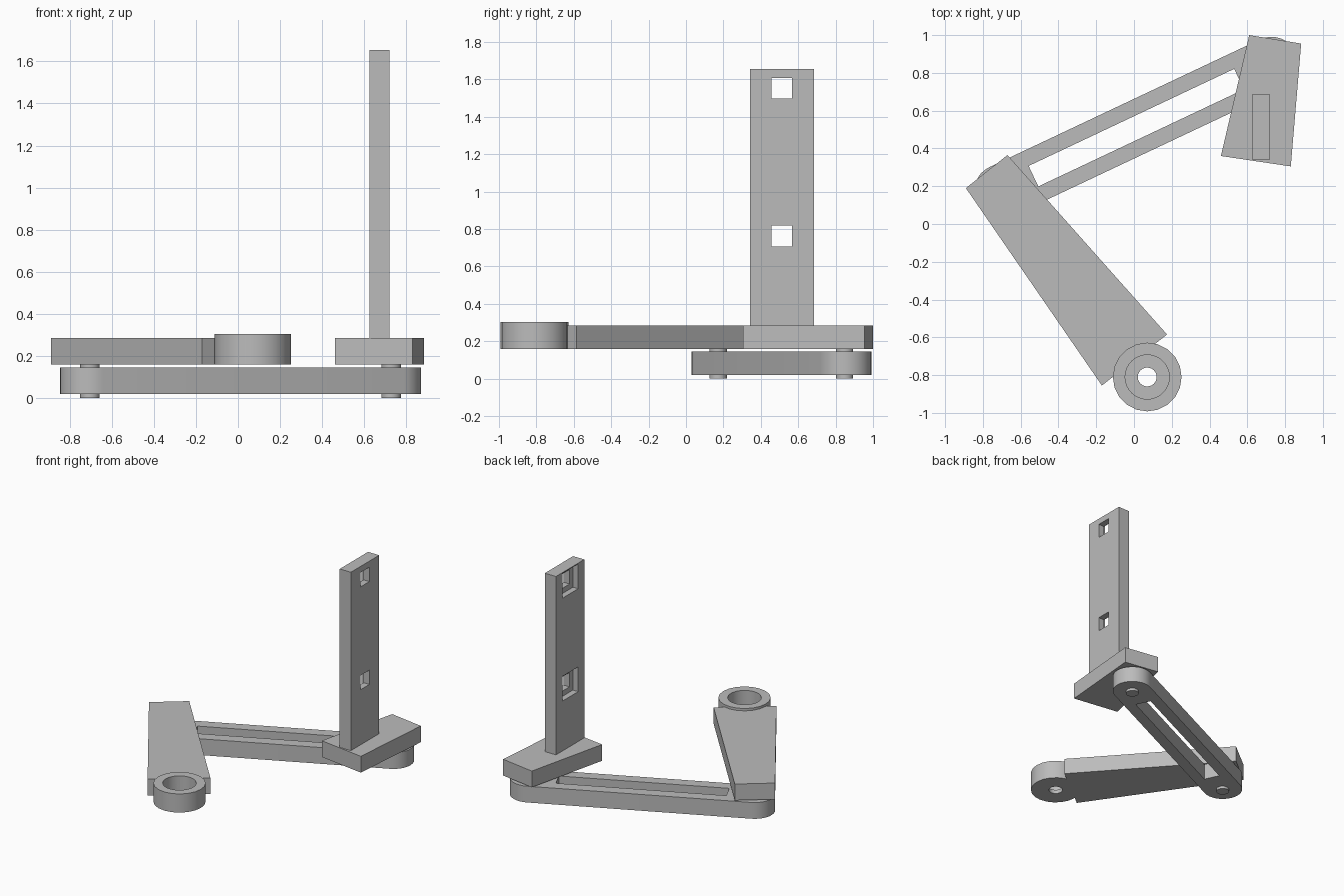
import bpy, bmesh, math
from mathutils import Vector

if "Cube" in bpy.data.objects:
    bpy.data.objects.remove(bpy.data.objects["Cube"], do_unlink=True)

grey = bpy.data.materials.new("plain grey")
grey.use_nodes = True
colour = (0.5, 0.5, 0.5, 1)
grey.diffuse_color = colour
grey.node_tree.nodes["Principled BSDF"].inputs["Base Color"].default_value = colour


def prism(name, outline, z0, z1):
    """Extrude a flat outline from z0 up to z1."""
    bm = bmesh.new()
    base = bm.faces.new([bm.verts.new((x, y, z0)) for x, y in outline])
    top = bmesh.ops.extrude_face_region(bm, geom=[base])["geom"]
    verts = [v for v in top if isinstance(v, bmesh.types.BMVert)]
    bmesh.ops.translate(bm, verts=verts, vec=(0, 0, z1 - z0))
    bmesh.ops.recalc_face_normals(bm, faces=bm.faces)
    mesh = bpy.data.meshes.new(name)
    bm.to_mesh(mesh)
    bm.free()
    mesh.materials.append(grey)
    obj = bpy.data.objects.new(name, mesh)
    bpy.context.collection.objects.link(obj)
    return obj


def activate(obj):
    bpy.ops.object.select_all(action='DESELECT')
    obj.select_set(True)
    bpy.context.view_layer.objects.active = obj


def smooth(obj):
    activate(obj)
    bpy.ops.object.shade_smooth_by_angle(angle=math.radians(30))


def cut(obj, cutter):
    """Subtract the cutter from the part and discard it."""
    cutter.hide_render = True
    mod = obj.modifiers.new("cut", 'BOOLEAN')
    mod.operation = 'DIFFERENCE'
    mod.solver = 'EXACT'
    mod.object = cutter
    activate(obj)
    bpy.ops.object.modifier_apply(modifier=mod.name)
    bpy.data.objects.remove(cutter, do_unlink=True)


def arc(centre, radius, start, end, steps):
    return [(centre[0] + radius * math.cos(start + (end - start) * i / steps),
             centre[1] + radius * math.sin(start + (end - start) * i / steps))
            for i in range(steps + 1)]


def circle(centre, radius, sides):
    return arc(centre, radius, 0, math.tau, sides)[:-1]


def rect(x0, x1, y0, y1):
    return [(x0, y0), (x1, y0), (x1, y1), (x0, y1)]


# Tapered arm with a bored socket at its narrow reach
hub = (0.07, -0.81)
arm = prism("arm", [(-0.89, 0.19), (-0.17, -0.855), (0.175, -0.585), (-0.67, 0.365)],
            0.16, 0.285)
socket = prism("socket", circle(hub, 0.182, 20), 0.16, 0.303)
for part in (arm, socket):
    cut(part, prism("bore_cutter", circle(hub, 0.117, 32), 0.19, 0.4))
cut(socket, prism("hole_cutter", circle(hub, 0.05, 24), 0.1, 0.25))
smooth(socket)

# Slotted link with rounded ends, running between the two pins
a, b = Vector((-0.704, 0.172)), Vector((0.728, 0.848))
along = (b - a).normalized()
across = Vector((-along.y, along.x))
angle = math.atan2(along.y, along.x)
quarter = math.pi / 2
link = prism("link", arc(b, 0.143, angle - quarter, angle + quarter, 16)
             + arc(a, 0.143, angle + quarter, angle + 3 * quarter, 16), 0.02, 0.145)
p, q, w = a + along * 0.19, b - along * 0.19, across * 0.06
cut(link, prism("slot_cutter", [p - w, q - w, q + w, p + w], -0.1, 0.3))
smooth(link)

# Pivot pins
for name, spot in (("arm_pin", a), ("foot_pin", b)):
    smooth(prism(name, circle(spot, 0.046, 24), 0, 0.17))

# Foot plate and upright post with two stepped square holes
prism("foot_plate", [(0.46, 0.36), (0.83, 0.305), (0.885, 0.955), (0.61, 1.0)], 0.16, 0.285)
post = prism("post", rect(0.625, 0.72, 0.342, 0.685), 0.28, 1.655)
for z in (0.763, 1.553):
    for half, x1 in ((0.055, 0.9), (0.095, 0.67)):
        cut(post, prism("window_cutter", rect(0.5, x1, 0.511 - half, 0.511 + half),
                        z - half, z + half))
